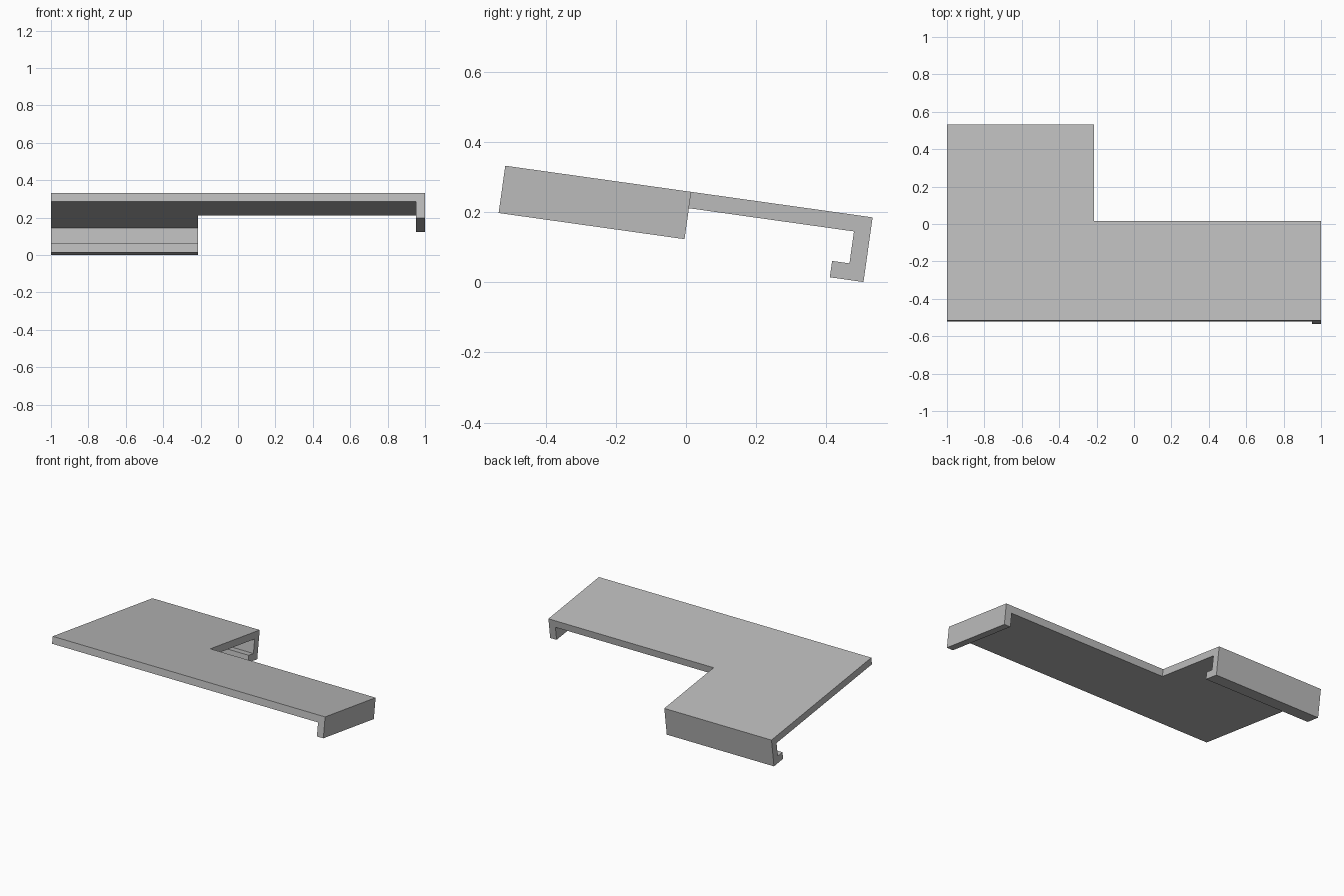
import bpy, bmesh, math
from mathutils import Vector

if "Cube" in bpy.data.objects:
    bpy.data.objects.remove(bpy.data.objects["Cube"], do_unlink=True)

WALL = 0.047          # sheet thickness
LENGTH = 1.057        # front edge to hook back
INNER_Y = 0.535       # back edge of the wide part
INNER_X = -0.213      # left side of the hooked part
HOOK, FLANGE = 0.186, 0.136   # drop below the top surface
LIP = 0.097           # hook lip reach

gray = bpy.data.materials.new("plain_gray")
gray.use_nodes = True
color = (0.5, 0.5, 0.5, 1)
gray.diffuse_color = color
gray.node_tree.nodes["Principled BSDF"].inputs["Base Color"].default_value = color


def prism(name, points, sweep):
    """Extrude a closed 3D outline along a vector."""
    bm = bmesh.new()
    face = bm.faces.new([bm.verts.new(p) for p in points])
    top = bmesh.ops.extrude_face_region(bm, geom=[face])["geom"]
    verts = [v for v in top if isinstance(v, bmesh.types.BMVert)]
    bmesh.ops.translate(bm, verts=verts, vec=Vector(sweep))
    bmesh.ops.recalc_face_normals(bm, faces=bm.faces)
    mesh = bpy.data.meshes.new(name)
    bm.to_mesh(mesh)
    bm.free()
    mesh.materials.append(gray)
    obj = bpy.data.objects.new(name, mesh)
    bpy.context.collection.objects.link(obj)
    # Everything shares the same forward tilt
    obj.location = (0, -0.515, 0.332)
    obj.rotation_euler.x = math.radians(-8)
    return obj


# L-shaped block, hollowed from below into a deck, hook and side flange
outline = [(-1, 0), (1, 0), (1, INNER_Y), (INNER_X, INNER_Y),
           (INNER_X, LENGTH), (-1, LENGTH)]
bracket = prism("hooked_bracket", [(x, y, 0) for x, y in outline], (0, 0, -HOOK))

# Space under the deck, leaving the back wall and its lip
back, lip = LENGTH - WALL, LENGTH - LIP
space = [(-1, -WALL), (back, -WALL), (back, WALL - HOOK),
         (lip, WALL - HOOK), (lip, -1), (-1, -1)]
deck_cutter = prism("deck_cutter", [(-2, y, z) for y, z in space],
                    (3 - WALL, 0, 0))

# Space under the side flange
below = [(-1, -FLANGE), (0.75, -FLANGE), (0.75, -1), (-1, -1)]
flange_cutter = prism("flange_cutter", [(0.8, y, z) for y, z in below], (1, 0, 0))

for cutter in (deck_cutter, flange_cutter):
    cut = bracket.modifiers.new(cutter.name, "BOOLEAN")
    cut.operation = "DIFFERENCE"
    cut.solver = "EXACT"
    cut.object = cutter
    cutter.hide_render = True
    cutter.hide_viewport = True
